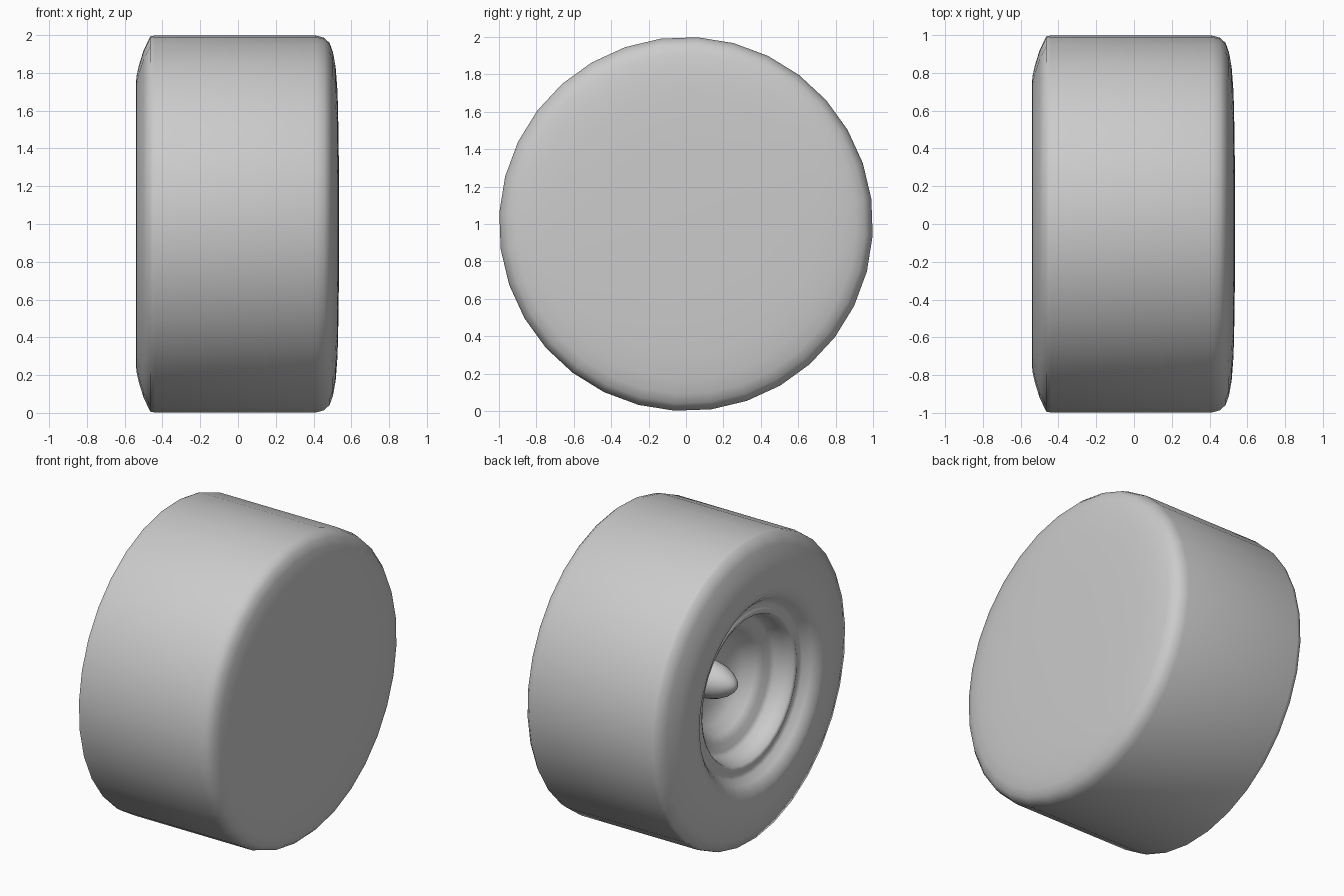
import bpy, bmesh
from math import cos, sin, pi, radians

cube = bpy.data.objects.get("Cube")
if cube:
    bpy.data.objects.remove(cube, do_unlink=True)

SIDES = 32
START = radians(7.75)

grey = bpy.data.materials.new("plain grey")
grey.use_nodes = True
grey.diffuse_color = (0.6, 0.6, 0.6, 1)
grey.node_tree.nodes["Principled BSDF"].inputs["Base Color"].default_value = (0.6, 0.6, 0.6, 1)


def lathe(name, profile):
    """Turn an (x, radius) profile around the wheel axle, which lies along x at z = 1."""
    bm = bmesh.new()
    rings = []
    for x, r in profile:
        if r == 0:
            rings.append([bm.verts.new((x, 0, 1))] * SIDES)
        else:
            angles = [START + 2 * pi * i / SIDES for i in range(SIDES)]
            rings.append([bm.verts.new((x, r * cos(a), 1 + r * sin(a))) for a in angles])
    for a, b in zip(rings, rings[1:]):
        for i in range(SIDES):
            j = (i + 1) % SIDES
            corners = list(dict.fromkeys((a[i], a[j], b[j], b[i])))
            bm.faces.new(corners).smooth = True
    # Profiles run from the +x side to the -x side, so fix the winding to face outward
    bmesh.ops.reverse_faces(bm, faces=bm.faces)
    mesh = bpy.data.meshes.new(name)
    bm.to_mesh(mesh)
    bm.free()
    mesh.materials.append(grey)
    obj = bpy.data.objects.new(name, mesh)
    bpy.context.collection.objects.link(obj)
    return obj


# Tyre: closed domed back, straight tread, rounded shoulder and flat sidewall
lathe("tyre", [
    (0.535, 0), (0.533, 0.45), (0.527, 0.7), (0.517, 0.83), (0.503, 0.91),
    (0.485, 0.96), (0.455, 0.988), (0.41, 1), (-0.44, 1), (-0.465, 0.995),
    (-0.50, 0.92), (-0.525, 0.84), (-0.538, 0.78), (-0.54, 0.74), (-0.54, 0.66)])

# Rim: groove, raised ring, stepped wall and deep dish
lathe("rim", [
    (-0.54, 0.66), (-0.532, 0.62), (-0.50, 0.585), (-0.46, 0.555), (-0.448, 0.53),
    (-0.455, 0.51), (-0.462, 0.495), (-0.45, 0.475), (-0.40, 0.46), (-0.335, 0.445),
    (-0.315, 0.42), (-0.305, 0.37), (-0.27, 0.335), (-0.20, 0.29), (-0.16, 0.2),
    (-0.14, 0.1), (-0.14, 0)])

# Hub spike: bullet-shaped centre
lathe("hub_spike", [
    (-0.13, 0.125), (-0.2, 0.115), (-0.26, 0.1), (-0.31, 0.075),
    (-0.345, 0.047), (-0.362, 0.025), (-0.37, 0)])
